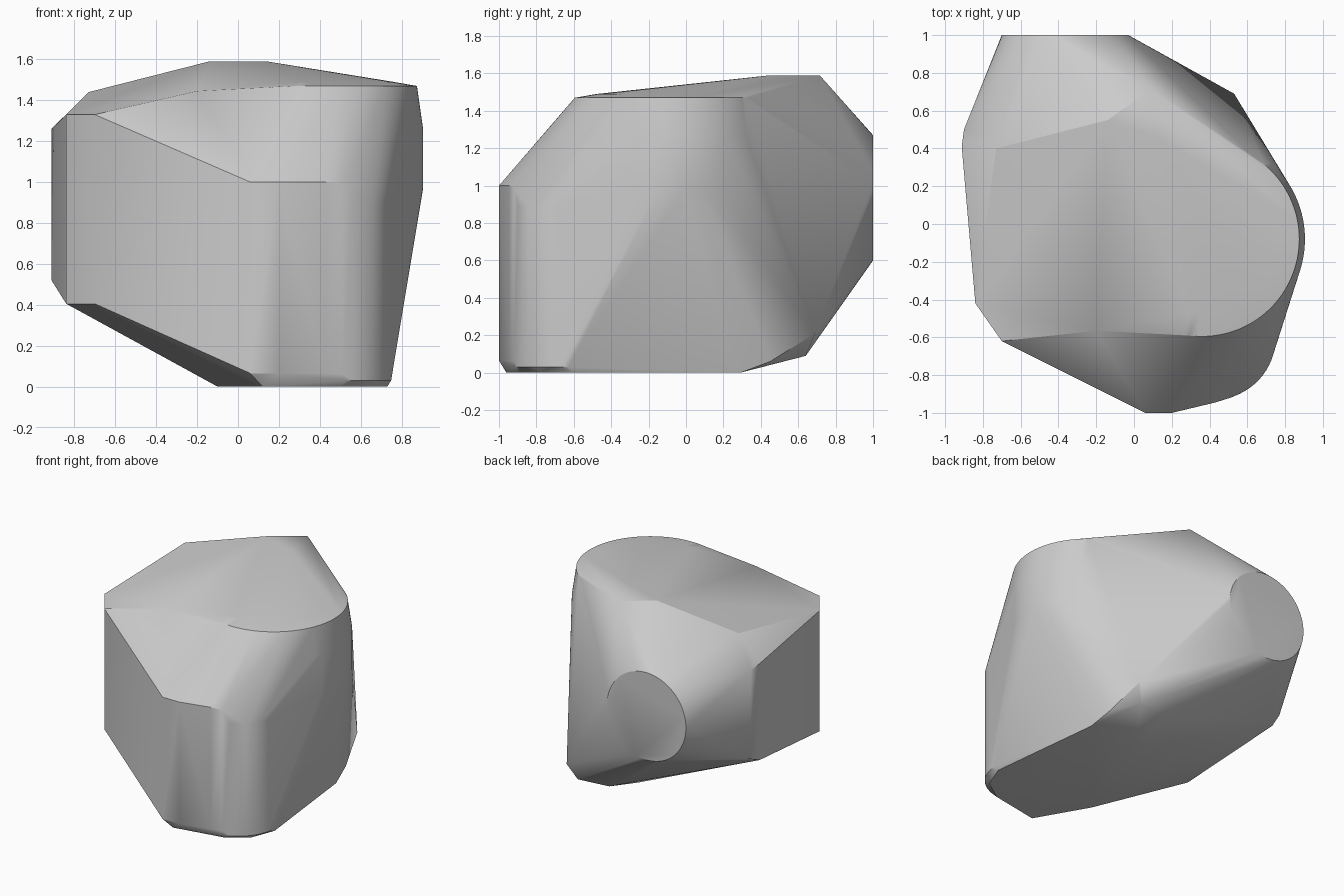
import bpy, bmesh
from math import cos, sin, radians

cube = bpy.data.objects.get("Cube")
if cube:
    bpy.data.objects.remove(cube, do_unlink=True)


def arc(cx, cy, r, z, start=0, end=360, steps=64):
    """Points on a horizontal arc."""
    angles = [radians(start + (end - start) * i / steps) for i in range(steps + 1)]
    return [(cx + r * cos(a), cy + r * sin(a), z) for a in angles]


def post(x, y, low, high):
    """A vertical edge."""
    return [(x, y, low), (x, y, high)]


points = []

# Round upper shoulder, stacked as chamfered rings
for radius, z in ((0.545, 0.97), (0.545, 1.26), (0.515, 1.47), (0.40, 1.49)):
    points += arc(0.36, -0.08, radius, z, -100, 60)

# Flat round end at the back
points += [(x, 1, 0.935 + y) for x, y, _ in arc(-0.365, 0, 0.335, 0, steps=48)]

# Front edge and rounded front corner
points += post(0.06, -1, 0.065, 1) + post(0.2, -1, 0.065, 1)
points += post(0.43, -0.945, 0.065, 1) + post(0.51, -0.92, 0.06, 0.99)
for x, y, z in arc(0.42, -0.60, 0.33, 0.03, -70, -5, 12):
    points += post(x, y, z, 0.9 + 0.3 * min(0, y + 0.6) * (x - 0.5))

# Left-hand flank with bevelled corners
points += post(-0.70, -0.62, 0.405, 1.33) + post(-0.84, -0.42, 0.405, 1.33)
points += post(-0.912, 0.41, 0.52, 1.26) + post(-0.90, 0.5, 0.56, 1.24)

# Sloping top
points += [(-0.2, -0.565, 1.445), (-0.73, 0.40, 1.44), (-0.14, 0.55, 1.59),
           (0.09, 0.715, 1.59), (0.14, 0.45, 1.59)]

# Base and lower back corner
points += [(-0.1, -0.58, 0), (0.12, -0.96, 0), (0.5, -0.89, 0), (0.66, -0.78, 0),
           (0.73, -0.6, 0), (0.63, 0.29, 0), (0.21, 0.29, 0),
           (0.60, 0.45, 0.06), (0.47, 0.64, 0.09), (0.23, 0.60, 0.085),
           (0.53, 0.69, 0.21)]

# Wrap the outline points in one convex skin
bm = bmesh.new()
for p in points:
    bm.verts.new(p)
bmesh.ops.remove_doubles(bm, verts=bm.verts, dist=0.001)
hull = bmesh.ops.convex_hull(bm, input=bm.verts)
spare = {v for v in hull["geom_interior"] + hull["geom_unused"]
         if isinstance(v, bmesh.types.BMVert)}
bmesh.ops.delete(bm, geom=list(spare), context="VERTS")
bmesh.ops.dissolve_limit(bm, angle_limit=radians(0.5), verts=bm.verts, edges=bm.edges)
bmesh.ops.recalc_face_normals(bm, faces=bm.faces)
mesh = bpy.data.meshes.new("convex_shell")
bm.to_mesh(mesh)
bm.free()

shell = bpy.data.objects.new("convex_shell", mesh)
bpy.context.collection.objects.link(shell)

# Plain grey
grey = bpy.data.materials.new("light_grey")
grey.use_nodes = True
colour = (0.6, 0.6, 0.6, 1)
grey.diffuse_color = colour
grey.node_tree.nodes["Principled BSDF"].inputs["Base Color"].default_value = colour
mesh.materials.append(grey)

bpy.context.view_layer.objects.active = shell
shell.select_set(True)
bpy.ops.object.shade_smooth_by_angle(angle=radians(30))
